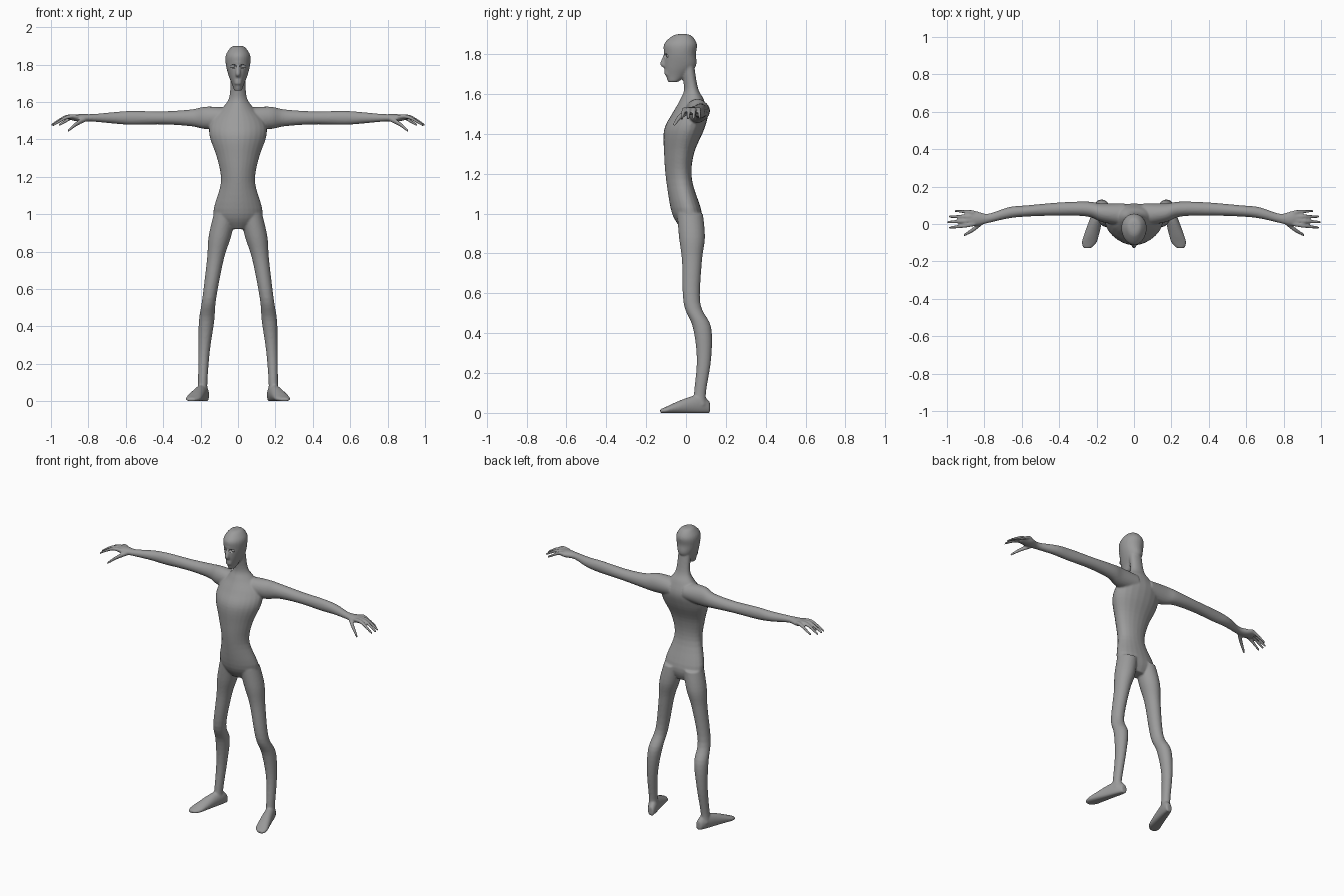
import bpy, bmesh, math
from mathutils import Vector

if "Cube" in bpy.data.objects:
    bpy.data.objects.remove(bpy.data.objects["Cube"], do_unlink=True)

ACROSS, DEPTH, UP = Vector((1, 0, 0)), Vector((0, 1, 0)), Vector((0, 0, 1))

grey = bpy.data.materials.new("matte grey")
grey.use_nodes = True
grey.diffuse_color = (.33, .33, .33, 1)
grey.node_tree.nodes["Principled BSDF"].inputs["Base Color"].default_value = grey.diffuse_color


def resample(rows, steps=5):
    """Smooth a list of sections with a Catmull-Rom spline."""
    padded = [rows[0], *rows, rows[-1]]
    smooth = []
    for before, start, end, after in zip(padded, padded[1:], padded[2:], padded[3:]):
        for i in range(steps):
            t = i / steps
            smooth.append([q + (r - p) * t / 2 + (p - q * 5 / 2 + r * 2 - s / 2) * t ** 2
                           + (q * 3 - p - r * 3 + s) / 2 * t ** 3
                           for p, q, r, s in zip(before, start, end, after)])
    return smooth + [rows[-1]]


def loft(bm, rows, u_axis, v_axis, side=1, wedge=0, sides=24):
    """Closed tube through sections (x, y, z, radius along u, radius along v)."""
    rings = []
    for x, y, z, u_radius, v_radius in resample(rows):
        ring = []
        for k in range(sides):
            angle = math.tau * k / sides
            point = Vector((x, y, z)) + v_axis * v_radius * math.sin(angle)
            point += u_axis * u_radius * math.cos(angle) * (1 + wedge * math.sin(angle))
            ring.append(bm.verts.new((point.x * side, point.y, max(point.z, 0))))
        rings.append(ring)
    for lower, upper in zip(rings, rings[1:]):
        for k in range(sides):
            bm.faces.new((lower[k], lower[k - 1], upper[k - 1], upper[k]))
    bm.faces.new(rings[0])
    bm.faces.new(reversed(rings[-1]))


def upright(rows):
    """Turn (height, front, back, half width) into loft sections."""
    return [(0, (front + back) / 2, z, width, (back - front) / 2)
            for z, front, back, width in rows]


def finish(bm, name):
    bmesh.ops.recalc_face_normals(bm, faces=bm.faces[:])
    mesh = bpy.data.meshes.new(name)
    bm.to_mesh(mesh)
    bm.free()
    mesh.materials.append(grey)
    mesh.shade_smooth()
    result = bpy.data.objects.new(name, mesh)
    bpy.context.collection.objects.link(result)
    return result


def ball(name, centre, scale):
    bm = bmesh.new()
    bmesh.ops.create_uvsphere(bm, u_segments=24, v_segments=16, radius=1)
    bmesh.ops.scale(bm, vec=scale, verts=bm.verts[:])
    bmesh.ops.translate(bm, vec=centre, verts=bm.verts[:])
    return finish(bm, name)


body = bmesh.new()

# Torso and neck, broader across the back than the chest
torso = upright([
    (.92, -.02, .06, .06), (1, -.07, .08, .13), (1.17, -.1, .03, .09),
    (1.3, -.11, .04, .11), (1.42, -.11, .09, .15), (1.5, -.07, .11, .14),
    (1.57, -.03, .09, .08), (1.63, -.01, .06, .045), (1.75, -.03, .04, .04)])
loft(body, torso, ACROSS, DEPTH, wedge=.2)

# Head
head = upright([
    (1.66, -.09, -.04, .02), (1.69, -.1, 0, .03), (1.74, -.11, .05, .05),
    (1.8, -.11, .05, .065), (1.85, -.11, .055, .065), (1.89, -.07, .03, .04),
    (1.9, -.04, 0, .02)])
loft(body, head, ACROSS, DEPTH, wedge=.08)

# Nose
nose = [(0, -.1, 1.8, .01, .01), (0, -.11, 1.75, .014, .02), (0, -.1, 1.73, .01, .01)]
loft(body, nose, ACROSS, DEPTH)

# Lips and brow, each a bow bent around the face
for height, half, bend, rise, thick in ((1.7, .02, .01, 0, .006), (1.715, .02, .01, 0, .006),
                                        (1.81, .05, .035, .01, .009)):
    bow = [(half * t, bend * t * t - .104, height + rise * abs(t), thick, thick)
           for t in (-1, -.5, 0, .5, 1)]
    loft(body, bow, DEPTH, UP)

# Limb sections: the arm is level, the leg bows outward, the foot turns out
arm = [(x, y, 1.515, depth, tall) for x, y, depth, tall in (
    (.05, .05, .06, .055), (.17, .06, .05, .06), (.25, .08, .04, .045), (.4, .08, .035, .035),
    (.57, .07, .03, .037), (.67, .06, .03, .03), (.78, .03, .025, .02),
    (.85, .03, .04, .02), (.9, .03, .03, .01))]
leg = [(.19 - .12 * z * z, y, z, r, r + .005) for z, y, r in (
    (1, .02, .06), (.88, .03, .06), (.76, .03, .045), (.55, .03, .037),
    (.43, .08, .041), (.27, .09, .031), (.1, .07, .025), (.04, .07, .03))]
foot = [(.21 - .3 * y, y, tall * .8, wide, tall) for y, wide, tall in (
    (.12, .02, .03), (.08, .03, .05), (.02, .035, .045), (-.05, .04, .03),
    (-.1, .04, .017), (-.13, .02, .01))]
thumb = [(.81, .01, 1.51, .014, .014), (.86, -.03, 1.485, .013, .013),
         (.91, -.06, 1.445, .008, .008)]

# Limbs, hands and feet on both sides
for side in (1, -1):
    loft(body, arm, DEPTH, UP, side)
    loft(body, leg, ACROSS, DEPTH, side)
    loft(body, foot, ACROSS, UP, side)
    loft(body, thumb, DEPTH, UP, side)
    for i in range(4):
        base, tip = .06 - .02 * i, .07 - .03 * i
        reach = 1 - .01 * (i - 2) ** 2
        finger = [(.85, base, 1.52, .011, .011), (reach - .08, (base + tip) / 2, 1.52, .011, .011),
                  (reach, tip, 1.475, .007, .007)]
        loft(body, finger, DEPTH, UP, side)

figure = finish(body, "body")

# Fuse the parts into one skin
skin = figure.modifiers.new("fuse", 'REMESH')
skin.mode = 'VOXEL'
skin.voxel_size = .0055
skin.use_smooth_shade = True

# Eye sockets and eyes
for side, word in ((1, "left"), (-1, "right")):
    socket = ball(word + "_socket_cutter", (.028 * side, -.108, 1.79), (.02, .02, .012))
    socket.hide_render = True
    socket.hide_viewport = True
    cut = figure.modifiers.new(word + " socket", 'BOOLEAN')
    cut.operation = 'DIFFERENCE'
    cut.object = socket
    ball(word + "_eye", (.028 * side, -.087, 1.79), (.013, .011, .009))

soften = figure.modifiers.new("soften", 'SMOOTH')
soften.factor = .5
soften.iterations = 5
